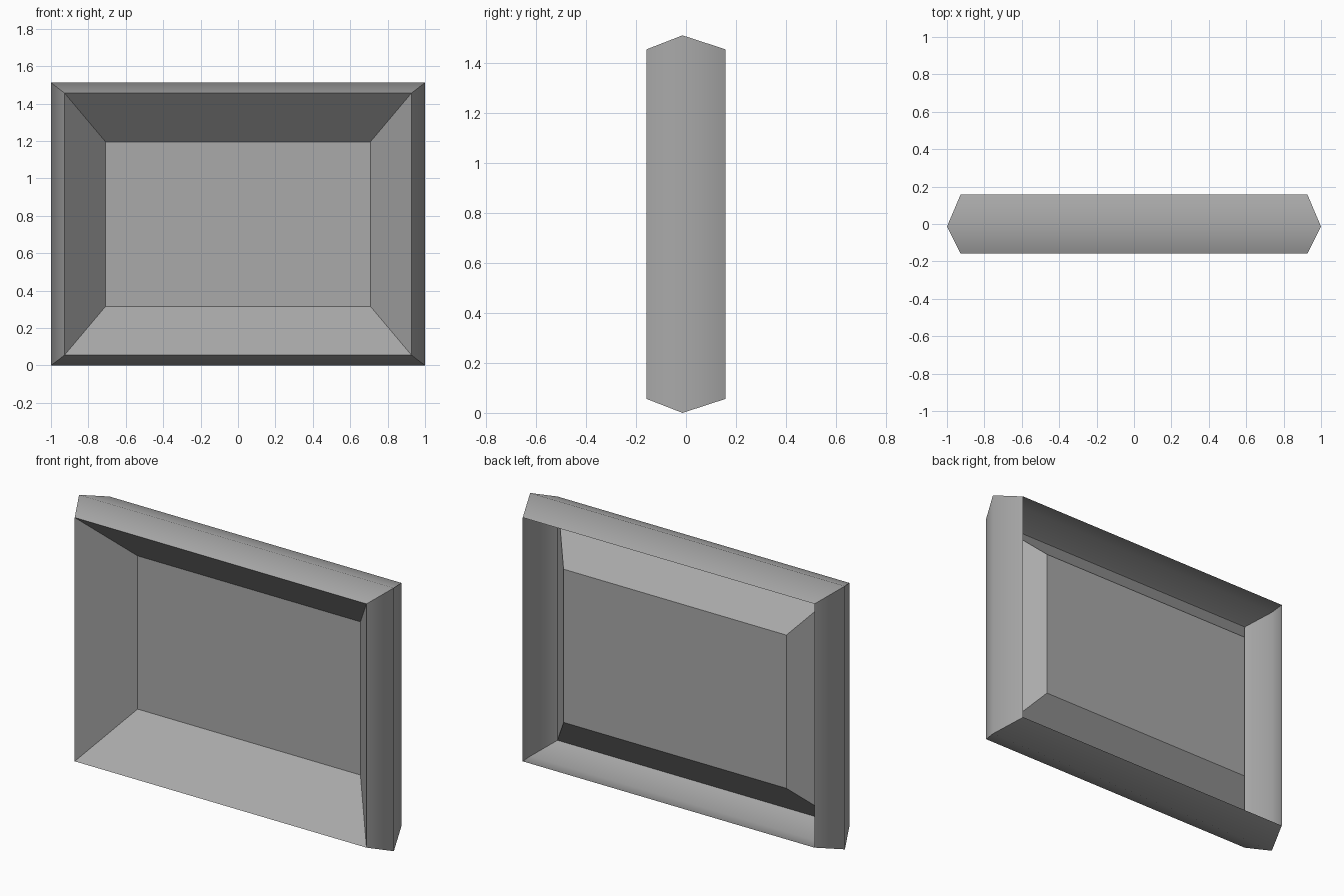
import bpy
import bmesh

cube = bpy.data.objects.get("Cube")
if cube:
    bpy.data.objects.remove(cube, do_unlink=True)

CENTRE_Z = 0.756

grey = bpy.data.materials.new("mid grey")
grey.use_nodes = True
colour = (0.4, 0.4, 0.4, 1)
grey.diffuse_color = colour
grey.node_tree.nodes["Principled BSDF"].inputs["Base Color"].default_value = colour

# Rectangles as half width, half height, depth
back_rim = (0.927, 0.70, 0.158)
ridge = (1.0, 0.756, -0.014)
front_rim = (0.927, 0.70, -0.158)
recess = (0.708, 0.44, 0.10)


def make_sheet(name, rects, cap=False, smooth=False):
    """Skin a row of rectangles, optionally closing the last one."""
    bm = bmesh.new()
    rings = []
    for w, h, y in rects:
        corners = ((-w, -h), (w, -h), (w, h), (-w, h))
        rings.append([bm.verts.new((x, y, CENTRE_Z + z)) for x, z in corners])
    for a, b in zip(rings, rings[1:]):
        for i in range(4):
            j = (i + 1) % 4
            bm.faces.new((a[i], a[j], b[j], b[i]))
    if cap:
        bm.faces.new(rings[-1])
    # The inner rings blend smoothly; corners and rims stay sharp
    for face in bm.faces:
        face.smooth = smooth
    blended = [set(ring) for ring in rings[1:-1]]
    for edge in bm.edges:
        edge.smooth = smooth and any(set(edge.verts) <= r for r in blended)
    # Back to front skins wind inwards, so turn them out
    if rects[0][2] > rects[-1][2]:
        bmesh.ops.reverse_faces(bm, faces=bm.faces[:])
    mesh = bpy.data.meshes.new(name)
    bm.to_mesh(mesh)
    bm.free()
    mesh.materials.append(grey)
    obj = bpy.data.objects.new(name, mesh)
    bpy.context.collection.objects.link(obj)
    return obj


# Ridged outer shell, open at the back
make_sheet("outer_shell", [front_rim, ridge, back_rim], smooth=True)
# Sloping recess with the flat panel at its bottom
make_sheet("recessed_panel", [front_rim, recess], cap=True)
